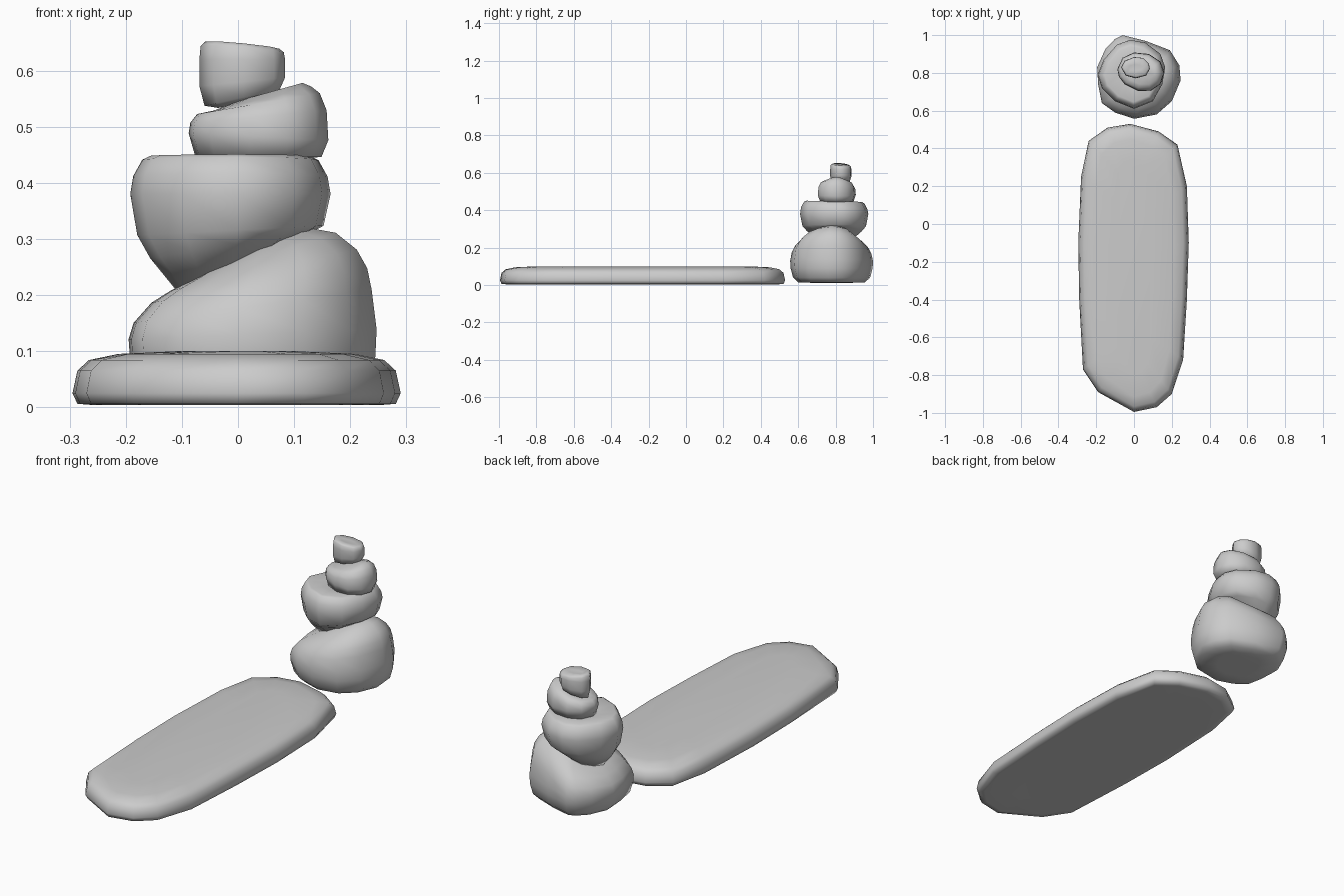
import bpy, bmesh, math


def stone(name, outline, rings):
    """Loft a plan outline through rings of (scale, shift_x, z, slope_x, slope_y)."""
    xs = [p[0] for p in outline]
    ys = [p[1] for p in outline]
    cx, cy = (min(xs) + max(xs)) / 2, (min(ys) + max(ys)) / 2
    hx, hy = (max(xs) - min(xs)) / 2, (max(ys) - min(ys)) / 2
    h = min(hx, hy)
    bm = bmesh.new()
    loops = []
    for s, dx, z, kx, ky in rings:
        inset = (1 - s) * h
        fx, fy = 1 - inset / hx, 1 - inset / hy
        loop = []
        for x, y in outline:
            px, py = (x - cx) * fx + dx, (y - cy) * fy
            loop.append(bm.verts.new((cx + px, cy + py, z + kx * px + ky * py)))
        loops.append(loop)
    n = len(outline)
    for a, b in zip(loops, loops[1:]):
        for i in range(n):
            j = (i + 1) % n
            bm.faces.new((a[i], a[j], b[j], b[i]))
    bm.faces.new(loops[0][::-1])
    bm.faces.new(loops[-1])
    bmesh.ops.recalc_face_normals(bm, faces=bm.faces)
    mesh = bpy.data.meshes.new(name)
    bm.to_mesh(mesh)
    bm.free()
    obj = bpy.data.objects.new(name, mesh)
    bpy.context.collection.objects.link(obj)
    for o in bpy.context.selected_objects:
        o.select_set(False)
    obj.select_set(True)
    bpy.context.view_layer.objects.active = obj
    bpy.ops.object.shade_smooth_by_angle(angle=math.radians(75))
    return obj


# Long flat slab
stone("flat_slab",
      [(-.02, .53), (-.14, .51), (-.24, .44), (-.28, .25), (-.295, -.1), (-.29, -.4),
       (-.27, -.77), (-.19, -.89), (0, -.995), (.12, -.97), (.2, -.9), (.26, -.72),
       (.28, -.4), (.29, -.1), (.28, .2), (.23, .42), (.13, .49)],
      [(.4, 0, .008, 0, 0), (.88, 0, .004, 0, 0), (.97, 0, .006, 0, 0), (1, 0, .025, 0, 0),
       (.97, 0, .065, 0, 0), (.9, 0, .084, 0, 0), (.72, 0, .095, 0, 0), (.35, 0, .1, 0, 0)])

# Large base stone with a slanted top
stone("base_stone",
      [(-.06, 1.0), (.06, .97), (.19, .92), (.24, .84), (.247, .76), (.2, .65), (.12, .58),
       (0, .557), (-.1, .59), (-.17, .64), (-.19, .74), (-.195, .83), (-.15, .93), (-.1, .98)],
      [(.45, 0, .012, 0, 0), (.8, 0, .014, 0, 0), (.93, 0, .04, 0, 0), (.99, 0, .09, 0, 0),
       (1, 0, .13, .04, 0), (.96, 0, .18, .14, 0), (.87, .012, .215, .16, 0),
       (.75, .02, .24, .22, 0), (.58, .02, .262, .33, 0), (.3, .025, .282, .43, 0)])

# Second stone with a slanted underside
stone("second_stone",
      [(-.02, .975), (.06, .96), (.14, .9), (.165, .83), (.15, .74), (.1, .65), (0, .61),
       (-.1, .65), (-.17, .72), (-.192, .79), (-.16, .87), (-.09, .95)],
      [(.2, -.005, .246, .41, 0), (.5, -.008, .248, .4, 0), (.8, 0, .288, .16, 0),
       (.93, 0, .315, .05, 0), (1, 0, .38, 0, 0), (.97, 0, .412, 0, -.03),
       (.88, 0, .441, 0, -.03), (.8, 0, .448, 0, -.02), (.4, 0, .444, 0, 0)])

# Third stone
stone("third_stone",
      [(-.088, .82), (-.06, .88), (0, .908), (.08, .9), (.14, .86), (.161, .8), (.14, .74),
       (.09, .705), (.02, .705), (-.05, .74), (-.08, .78)],
      [(.5, 0, .443, 0, 0), (.88, 0, .446, 0, 0), (1, 0, .482, -.05, 0), (.97, 0, .518, .09, 0),
       (.85, 0, .541, .17, 0), (.65, .005, .548, .25, 0), (.3, .025, .556, .28, 0)])

# Small angular stone on top
stone("top_stone",
      [(-.07, .83), (-.05, .865), (0, .885), (.05, .88), (.08, .85), (.085, .82),
       (.065, .785), (.01, .77), (-.045, .785)],
      [(.4, 0, .542, .2, 0), (.82, 0, .552, .22, 0), (.98, 0, .58, .1, 0), (.98, 0, .62, 0, 0),
       (.94, 0, .638, -.08, -.08), (.8, 0, .645, -.1, -.08), (.3, 0, .642, -.05, -.05)])
